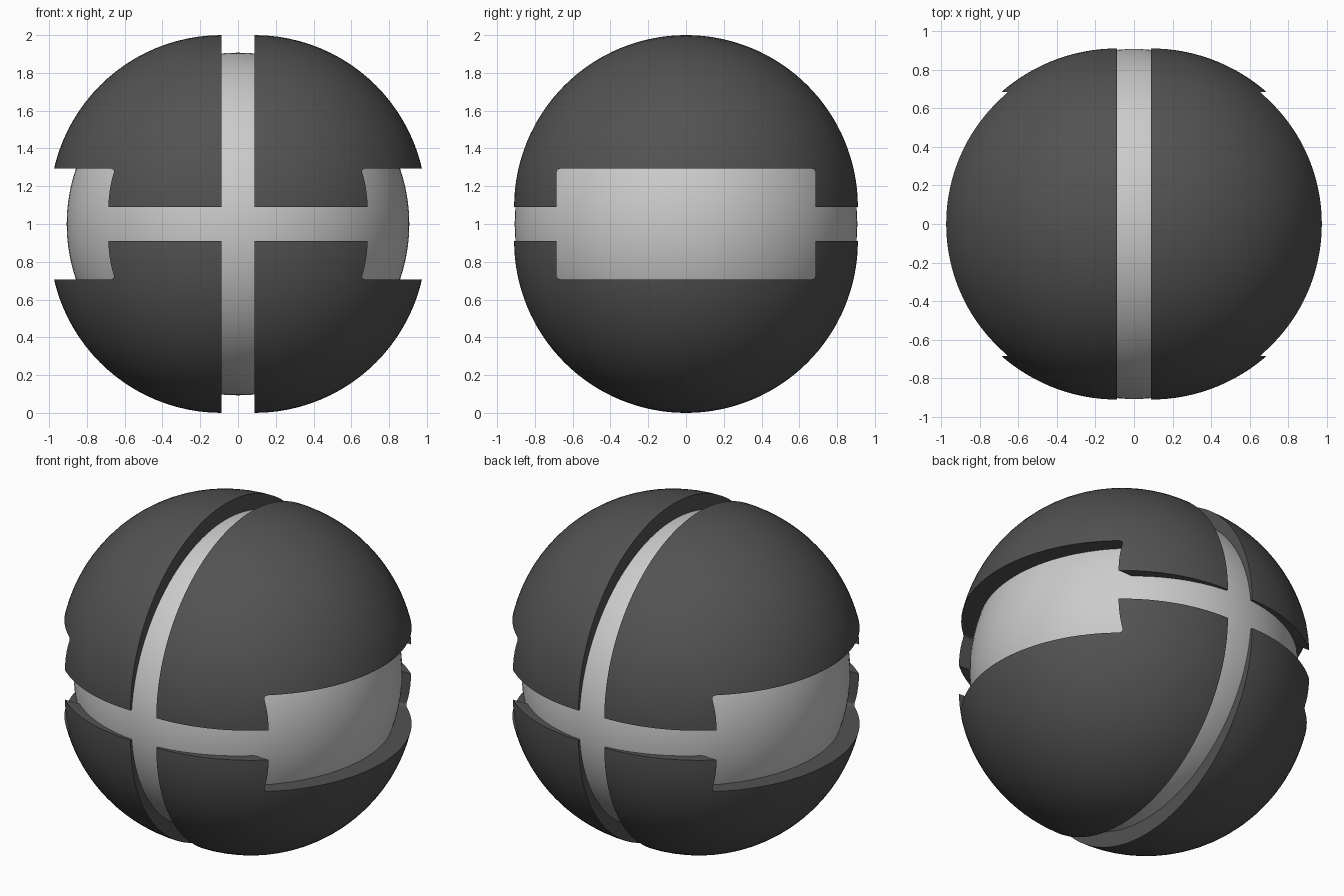
import bpy, bmesh, math
from mathutils import Matrix

if "Cube" in bpy.data.objects:
    bpy.data.objects.remove(bpy.data.objects["Cube"])

R = 0.91        # radius of core and of each shell quarter
GAP = 0.09      # half width of the grooves
WY, WZ = 0.685, 0.293   # half size of the side windows

shell_mat = bpy.data.materials.new("dark_shell")
shell_mat.diffuse_color = (0.085, 0.085, 0.085, 1)
shell_mat.use_nodes = True
shell_mat.node_tree.nodes["Principled BSDF"].inputs["Base Color"].default_value = shell_mat.diffuse_color


def make_object(name, bm, location=(0, 0, 1)):
    bmesh.ops.recalc_face_normals(bm, faces=bm.faces[:])
    mesh = bpy.data.meshes.new(name)
    bm.to_mesh(mesh)
    bm.free()
    obj = bpy.data.objects.new(name, mesh)
    obj.location = location
    bpy.context.collection.objects.link(obj)
    return obj


def ball(radius):
    bm = bmesh.new()
    bmesh.ops.create_uvsphere(bm, u_segments=96, v_segments=64, radius=radius,
                              matrix=Matrix.Rotation(math.pi / 2, 4, 'X'))
    return bm


def smooth(obj):
    bpy.ops.object.select_all(action='DESELECT')
    obj.select_set(True)
    bpy.context.view_layer.objects.active = obj
    bpy.ops.object.shade_smooth_by_angle(angle=math.radians(30))


# Inner core ball
core = make_object("inner_core", ball(R - 0.003))
smooth(core)

# Quarter ball, pushed outwards to open the grooves
bm = ball(R)
for normal in ((1, 0, 0), (0, 0, 1)):
    geom = bm.verts[:] + bm.edges[:] + bm.faces[:]
    cut = bmesh.ops.bisect_plane(bm, geom=geom, dist=1e-5, plane_co=(0, 0, 0),
                                 plane_no=normal, clear_inner=True)
    rim = [e for e in cut["geom_cut"] if isinstance(e, bmesh.types.BMEdge)]
    bmesh.ops.holes_fill(bm, edges=[e for e in bm.edges if e.is_boundary], sides=0)
bmesh.ops.translate(bm, verts=bm.verts[:], vec=(GAP - 0.003, 0, GAP))
shell = make_object("outer_shell", bm)
shell.data.materials.append(shell_mat)

# Rounded box that cuts the side window
bm = bmesh.new()
bmesh.ops.create_cube(bm, size=2)
bmesh.ops.scale(bm, verts=bm.verts[:], vec=(0.5, WY, WZ))
bmesh.ops.translate(bm, verts=bm.verts[:], vec=(0.8, 0, 0))
along_x = [e for e in bm.edges if abs(e.verts[0].co.x - e.verts[1].co.x) > 0.5]
bmesh.ops.bevel(bm, geom=along_x, offset=0.02, segments=4, profile=0.5, affect='EDGES')
cutter = make_object("window_cutter", bm)
cutter.hide_render = True
cutter.hide_viewport = True

# Cut the window, then mirror into four quarters
window = shell.modifiers.new("window", 'BOOLEAN')
window.operation = 'DIFFERENCE'
window.solver = 'EXACT'
window.object = cutter
mirror = shell.modifiers.new("quarters", 'MIRROR')
mirror.use_axis = (True, False, True)
mirror.use_clip = False
mirror.use_mirror_merge = False
smooth(shell)
